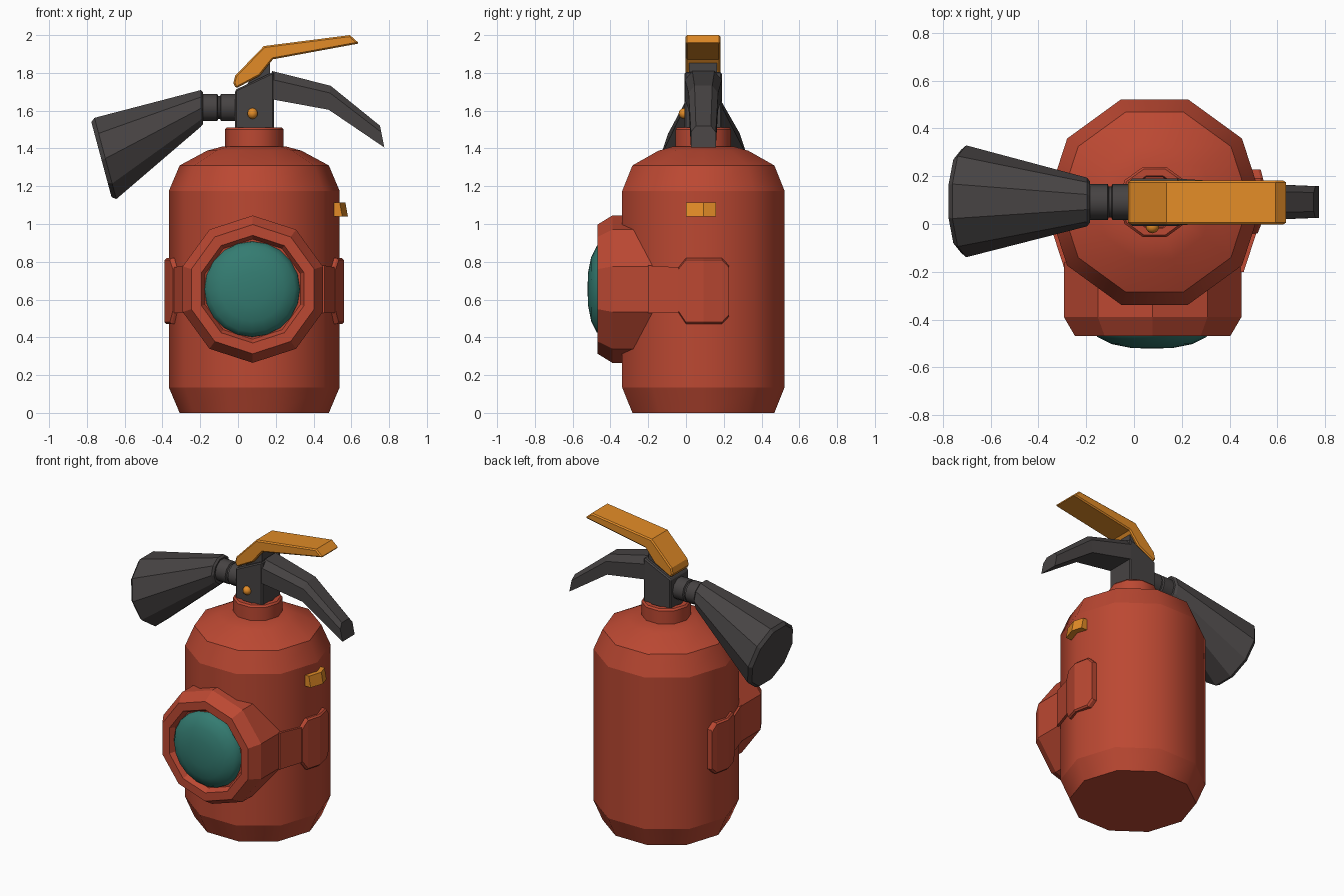
import bpy, bmesh, math
from mathutils import Vector

if "Cube" in bpy.data.objects:
    bpy.data.objects.remove(bpy.data.objects["Cube"])

CX, CY, R = 0.086, 0.092, 0.452          # tank axis and radius


def material(name, rgb):
    m = bpy.data.materials.new(name)
    m.diffuse_color = (*rgb, 1)
    m.use_nodes = True
    m.node_tree.nodes["Principled BSDF"].inputs["Base Color"].default_value = m.diffuse_color
    return m


RED = material("red paint", (0.50, 0.065, 0.032))
DARK = material("dark grey", (0.062, 0.056, 0.056))
ORANGE = material("orange", (0.76, 0.26, 0.02))
TEAL = material("teal glass", (0.034, 0.20, 0.165))


def finish(name, bm, mat, angle=0):
    """Fix normals, set smoothing by edge angle and link the object."""
    bmesh.ops.remove_doubles(bm, verts=bm.verts, dist=1e-5)
    bmesh.ops.recalc_face_normals(bm, faces=bm.faces)
    for f in bm.faces:
        f.smooth = angle > 0
    for e in bm.edges:
        if len(e.link_faces) == 2:
            e.smooth = e.calc_face_angle(0) < math.radians(angle)
    me = bpy.data.meshes.new(name)
    bm.to_mesh(me)
    bm.free()
    me.materials.append(mat)
    ob = bpy.data.objects.new(name, me)
    bpy.context.collection.objects.link(ob)
    return ob


def loft(name, rings, mat, angle=0):
    """Skin a list of closed rings and cap both ends."""
    bm = bmesh.new()
    vs = [[bm.verts.new(p) for p in ring] for ring in rings]
    n = len(vs[0])
    for a, b in zip(vs, vs[1:]):
        for i in range(n):
            j = (i + 1) % n
            bm.faces.new((a[i], a[j], b[j], b[i]))
    bm.faces.new(vs[0])
    bm.faces.new(vs[-1])
    return finish(name, bm, mat, angle)


def ring(center, u, v, r, n=10):
    """Polygon ring whose first corner lies along u."""
    c, u, v = Vector(center), Vector(u), Vector(v)
    return [c + r * (math.cos(t) * u + math.sin(t) * v)
            for t in (2 * math.pi * i / n for i in range(n))]


def prism(name, profile, y0, y1, mat, bevel=0):
    """Extrude a side profile (x, z) across y."""
    ob = loft(name, [[(x, y, z) for x, z in profile] for y in (y0, y1)], mat)
    if bevel:
        b = ob.modifiers.new("edge", 'BEVEL')
        b.width, b.segments, b.limit_method = bevel, 1, 'ANGLE'
        b.angle_limit = math.radians(50)
    return ob


def wrap_plate(name, side, cols, mat, cham=0.0, slope=0.0):
    """Plate following the tank side; cols are (y, low z, high z, offset)."""
    rings = []
    for y, lo, hi, off in cols:
        s = R - abs(y - CY) * 0.325
        pts = [(s - 0.03, lo), (s + off - cham, lo), (s + off + slope, lo + cham),
               (s + off, hi - cham), (s + off - cham, hi), (s - 0.03, hi)]
        rings.append([(CX + side * x, y, z) for x, z in pts])
    return loft(name, rings, mat)


# Tank with shoulder, and neck collar
X, Y, Z = (1, 0, 0), (0, 1, 0), (0, 0, 1)
tank = [(0.395, 0), (R, 0.135), (R, 1.175), (0.395, 1.31), (0.25, 1.388), (0.17, 1.41), (0.10, 1.41)]
body = loft("tank", [ring((CX, CY, z), X, Y, r) for r, z in tank], RED, 38)
for e in body.data.edges:
    za, zb = (body.data.vertices[i].co.z for i in e.vertices)
    if abs(za - zb) < 1e-4 and (abs(za - 0.135) < 1e-3 or abs(za - 1.175) < 1e-3):
        e.use_edge_sharp = True
collar = [(0.155, 1.38), (0.155, 1.50), (0.145, 1.512), (0.115, 1.512), (0.11, 1.49)]
loft("neck_collar", [ring((CX, CY, z), X, Y, r) for r, z in collar], RED, 38)

# Round window housing on the front, with glass dome
housing = [(0.39, -0.16), (0.39, -0.39), (0.342, -0.468), (0.285, -0.468), (0.265, -0.43)]
loft("window_housing", [ring((0.078, y, 0.655), Z, X, r) for r, y in housing], RED, 20)
dome = [(0.255, -0.42), (0.25, -0.445), (0.228, -0.473), (0.17, -0.502), (0.09, -0.518), (0.02, -0.521)]
loft("window_glass", [ring((0.075, y, 0.655), Z, X, r, 20) for r, y in dome], TEAL, 60)

# Strap and pad on both sides of the tank
for side, label in ((1, "right"), (-1, "left")):
    wrap_plate("strap_" + label, side,
               [(-0.20, 0.53, 0.78, 0.016), (-0.03, 0.53, 0.77, 0.016)], RED)
    wrap_plate("pad_" + label, side,
               [(-0.04, 0.53, 0.77, 0.022), (0.0, 0.47, 0.82, 0.025), (CY, 0.47, 0.82, 0.022),
                (0.19, 0.47, 0.82, 0.034), (0.227, 0.51, 0.78, 0.036)], RED, 0.01)

# Small clip on the right side
wrap_plate("side_clip", 1, [(0.0, 1.04, 1.115, 0.03), (CY, 1.04, 1.115, 0.03),
                            (0.16, 1.04, 1.115, 0.03)], ORANGE, 0.0, 0.014)

# Valve block, link and pin
prism("valve_block", [(-0.015, 1.49), (0.19, 1.49), (0.19, 1.807), (-0.015, 1.71)],
      -0.008, 0.19, DARK, 0.008)
prism("lever_link", [(0.02, 1.70), (0.17, 1.76), (0.17, 1.875), (0.12, 1.84)], 0.015, 0.165, DARK)
bm = bmesh.new()
bmesh.ops.create_uvsphere(bm, u_segments=10, v_segments=6, radius=0.029)
bmesh.ops.translate(bm, verts=bm.verts, vec=(0.077, -0.01, 1.585))
finish("valve_pin", bm, ORANGE, 60)

# Lower carrying handle, tapering outwards
rings = []
for (tx, tz), (bx, bz), w in (((0.18, 1.81), (0.18, 1.66), 0.098),
                              ((0.49, 1.732), (0.48, 1.605), 0.078),
                              ((0.752, 1.52), (0.775, 1.405), 0.066)):
    mx, mz = tx + (bx - tx) * 0.3, tz + (bz - tz) * 0.3
    rings.append([(bx, CY - w, bz), (mx, CY - w, mz), (tx, CY - 0.6 * w, tz),
                  (tx, CY + 0.6 * w, tz), (mx, CY + w, mz), (bx, CY + w, bz)])
loft("carry_handle", rings, DARK, 0)

# Upper squeeze lever
prism("squeeze_lever", [(-0.025, 1.745), (-0.015, 1.785), (0.137, 1.942), (0.592, 2.0), (0.642, 1.956),
                        (0.185, 1.872), (0.115, 1.785), (-0.01, 1.718)], -0.002, 0.182, ORANGE, 0.008)

# Hose connector with a groove, then the flared horn
hose = [(0.0, 0.075), (-0.09, 0.075), (-0.095, 0.064), (-0.105, 0.064), (-0.11, 0.075), (-0.20, 0.075)]
loft("hose_connector", [ring((x, CY, 1.617), Y, Z, r) for x, r in hose], DARK, 38)
tilt = Vector((-0.26, 0, 0.966))
horn = [((-0.185, CY, 1.613), Z, 0.088), ((-0.197, CY, 1.612), Z, 0.102),
        ((-0.702, CY + 0.003, 1.347), tilt, 0.234), ((-0.723, CY + 0.003, 1.341), tilt, 0.216)]
loft("horn", [ring(c, Y, v, r) for c, v, r in horn], DARK, 0)
